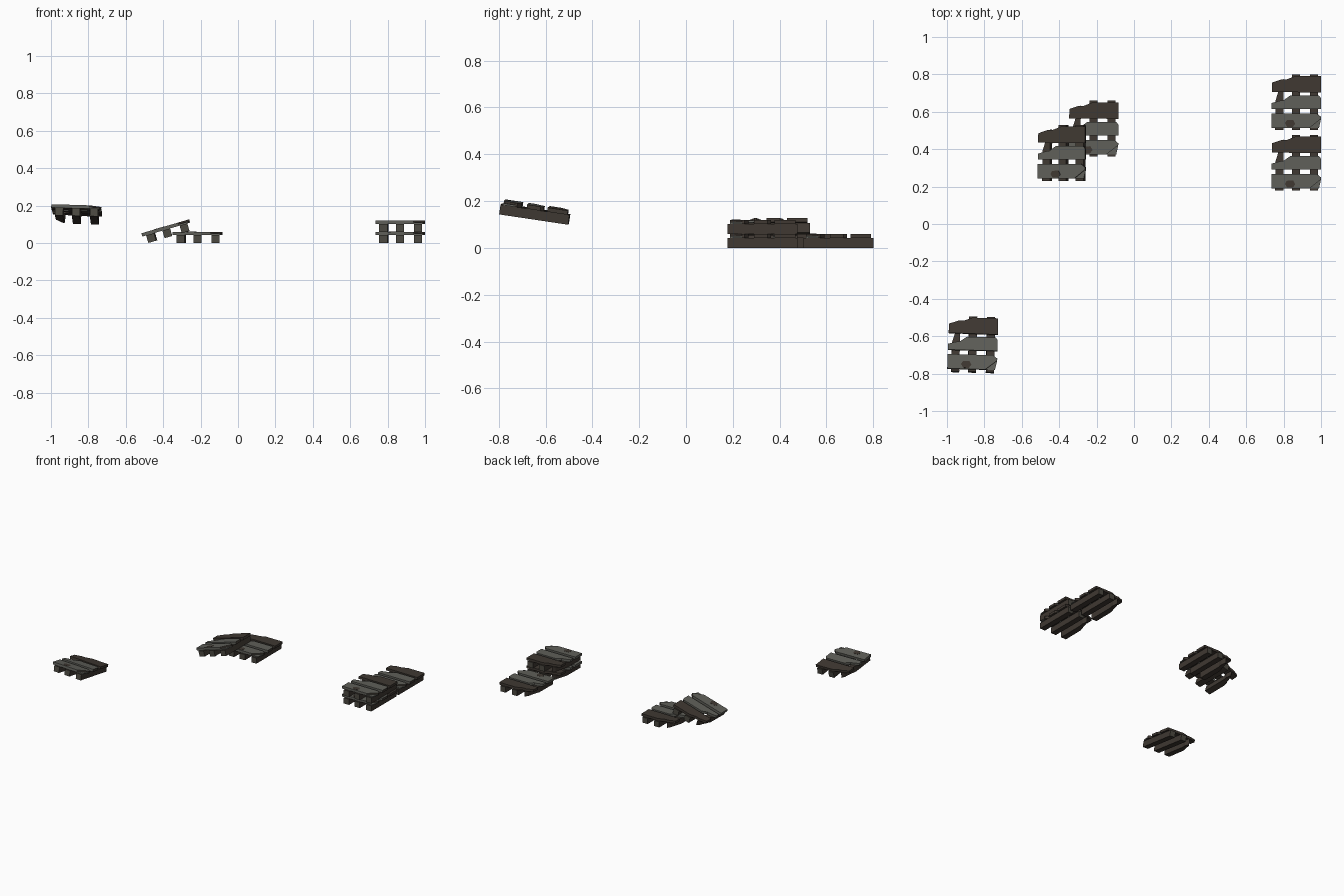
import bpy, bmesh, math
from mathutils import Matrix, Euler

if "Cube" in bpy.data.objects:
    bpy.data.objects.remove(bpy.data.objects["Cube"])


def material(name, rgb):
    m = bpy.data.materials.new(name)
    m.diffuse_color = (*rgb, 1)
    m.use_nodes = True
    m.node_tree.nodes["Principled BSDF"].inputs["Base Color"].default_value = m.diffuse_color
    return m


GREY = material("weathered grey wood", (0.115, 0.115, 0.100))
BROWN = material("dark brown wood", (0.050, 0.040, 0.032))
DARK = material("end grain", (0.070, 0.066, 0.052))


def prism(name, outline, z0, z1, mats, xf, rule=None):
    """Extrude a flat outline from z0 to z1; rule(normal) picks the material."""
    bm = bmesh.new()
    low = [bm.verts.new((x, y, z0)) for x, y in outline]
    high = [bm.verts.new((x, y, z1)) for x, y in outline]
    n = len(outline)
    bm.faces.new(low[::-1])
    bm.faces.new(high)
    for i in range(n):
        j = (i + 1) % n
        bm.faces.new((low[i], low[j], high[j], high[i]))
    bm.normal_update()
    for f in bm.faces:
        f.material_index = rule(f.normal) if rule else 0
    me = bpy.data.meshes.new(name)
    bm.to_mesh(me)
    bm.free()
    for m in mats:
        me.materials.append(m)
    ob = bpy.data.objects.new(name, me)
    bpy.context.collection.objects.link(ob)
    ob.matrix_world = xf


def end_rule(n):
    return 1 if abs(n.y) > 0.9 else 0


def board_rule(n):
    # undersides and broken slanted ends show brown wood
    return 1 if n.z < -0.5 or (n.x > 0.3) else 0


H, T = 0.042, 0.060   # stringer height, pallet height


def pallet(loc, rot=(0, 0, 0)):
    xf = Matrix.Translation(loc) @ Euler([math.radians(a) for a in rot]).to_matrix().to_4x4()
    # whole stringers
    for x in (0.0, 0.096):
        w = 0.0215
        prism("stringer", [(x - w, -.149), (x + w, -.149), (x + w, .149), (x - w, .149)],
              0, H, [BROWN, DARK], xf, end_rule)
    # splintered stringer
    prism("broken_stringer", [(-.112, -.149), (-.068, -.149), (-.068, .05), (-.062, .085),
                              (-.068, .125), (-.082, .105), (-.094, .06), (-.110, .01)],
          0, H, [BROWN, DARK], xf, end_rule)
    # back board with tapered left end
    prism("back_board", [(-.130, .055), (.133, .052), (.133, .140), (-.005, .140),
                         (-.050, .122), (-.078, .122), (-.128, .105)], H, T, [BROWN], xf)
    # middle board with snapped left end
    prism("middle_board", [(-.131, -.036), (.133, -.036), (.133, .022), (.122, .036),
                           (-.032, .036), (-.068, .010), (-.078, .010), (-.131, -.004)],
          H, T, [GREY, BROWN], xf, board_rule)
    # front board with split right corner
    prism("front_board", [(-.133, -.138), (.070, -.138), (.133, -.088), (.133, -.078),
                          (.110, -.060), (-.133, -.060)], H, T, [GREY, BROWN], xf, board_rule)
    prism("split_corner", [(.070, -.138), (.122, -.138), (.133, -.088)],
          H, H + 0.008, [GREY], xf)
    # knot
    prism("knot", [(-.060, -.112), (-.048, -.132), (-.018, -.132), (-.005, -.115),
                   (-.016, -.094), (-.050, -.096)], T - 0.001, T + 0.0012, [BROWN], xf)


# flat pallets
pallet((.867, .651, 0))
pallet((.867, .327, 0))
pallet((.867, .327, T))
pallet((-.217, .510, 0))
# pallet leaning on its neighbour
pallet((-.372, .380, .032), (0, -16.3, 0))
# raised pallet sloping down to the back
pallet((-.864, -.648, .124), (-8.5, 1.5, -1.5))
